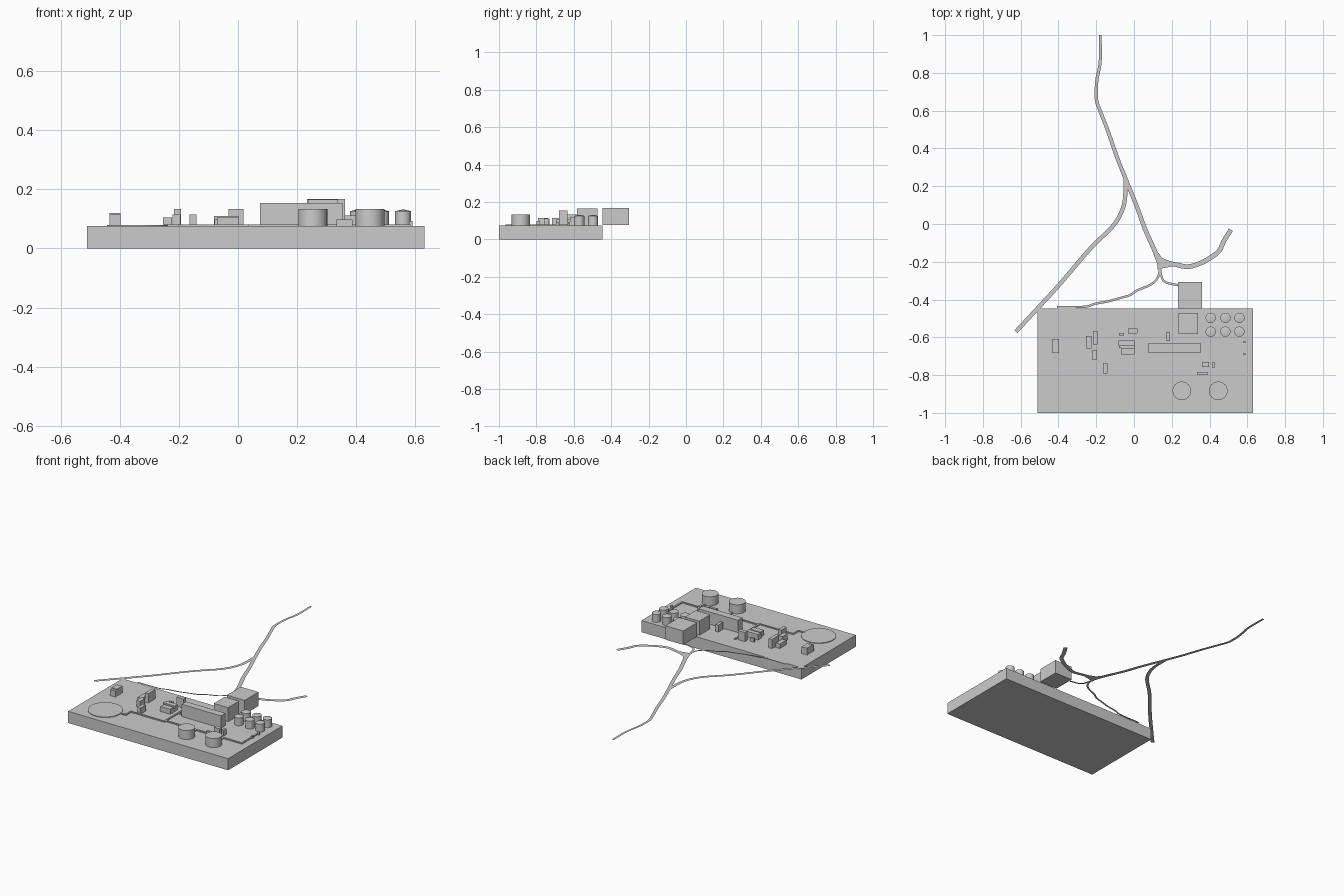
import bpy, bmesh, math
from mathutils import Vector

if "Cube" in bpy.data.objects:
    bpy.data.objects.remove(bpy.data.objects["Cube"])

TOP = 0.075  # surface level of the slab


def finish(name, bm, smooth=False):
    me = bpy.data.meshes.new(name)
    bm.to_mesh(me)
    bm.free()
    ob = bpy.data.objects.new(name, me)
    bpy.context.collection.objects.link(ob)
    if smooth:
        me.shade_smooth()
        me.set_sharp_from_angle(angle=math.radians(35))
    return ob


def box(name, x0, x1, y0, y1, z1, z0=TOP):
    bm = bmesh.new()
    bmesh.ops.create_cube(bm, size=1)
    for v in bm.verts:
        v.co = Vector(((x0 + x1) / 2 + v.co.x * (x1 - x0),
                       (y0 + y1) / 2 + v.co.y * (y1 - y0),
                       (z0 + z1) / 2 + v.co.z * (z1 - z0)))
    return finish(name, bm)


def tank(name, x, y, r, z1, cap=0.0, sides=32):
    # upright cylinder, optionally with a shallow conical roof
    bm = bmesh.new()
    h = z1 - cap - TOP
    res = bmesh.ops.create_cone(bm, cap_ends=True, segments=sides,
                                radius1=r, radius2=r, depth=h)
    if cap:
        roof = max(bm.faces, key=lambda f: f.calc_center_median().z)
        tip = bmesh.ops.poke(bm, faces=[roof])["verts"][0]
        tip.co.z += cap
    bmesh.ops.translate(bm, verts=bm.verts, vec=(x, y, TOP + h / 2))
    return finish(name, bm, True)


def spline(pts, n=5):
    p = [Vector(q) for q in pts]
    p = [p[0] * 2 - p[1]] + p + [p[-1] * 2 - p[-2]]
    out = []
    for i in range(1, len(p) - 2):
        a, b, c, d = p[i - 1:i + 3]
        for k in range(n):
            t = k / n
            out.append(0.5 * (2 * b + (c - a) * t + (2 * a - 5 * b + 4 * c - d) * t * t
                              + (3 * b - a - 3 * c + d) * t ** 3))
    return out + [p[-2]]


def road(name, pts, w0, w1, z=TOP + 0.001):
    # flat ribbon following a smooth path
    path = spline(pts)
    bm = bmesh.new()
    prev = None
    for i, c in enumerate(path):
        d = (path[min(i + 1, len(path) - 1)] - path[max(i - 1, 0)]).normalized()
        w = (w0 + (w1 - w0) * i / (len(path) - 1)) / 2
        pair = [bm.verts.new((c.x - s * d.y * w, c.y + s * d.x * w, z)) for s in (-1, 1)]
        if prev:
            bm.faces.new((prev[0], pair[0], pair[1], prev[1]))
        prev = pair
    return finish(name, bm)


# base slab
box("ground_slab", -0.51, 0.63, -1.0, -0.447, TOP, 0)

# access roads
road("main_road", [(-.179, 1), (-.179, .86), (-.197, .757), (-.199, .66), (-.18, .6),
                   (-.138, .492), (-.09, .354), (-.042, .233), (.016, .09),
                   (.058, -.026), (.11, -.143), (.138, -.22)], .015, .025)
road("west_road", [(-.045, .24), (-.048, .132), (-.069, .058), (-.116, -.016),
                   (-.233, -.132), (-.39, -.315), (-.508, -.444), (-.625, -.57)], .022, .022)
road("east_road", [(.12, -.16), (.15, -.2), (.222, -.215), (.286, -.226), (.35, -.208),
                   (.402, -.18), (.45, -.143), (.476, -.09), (.513, -.03)], .025, .025)
road("lane_to_slab", [(.135, -.21), (.135, -.25), (.122, -.29), (.085, -.323), (.02, -.35),
                      (-.02, -.376), (-.074, -.392), (-.138, -.41), (-.206, -.422),
                      (-.26, -.438), (-.407, -.441)], .012, .012)
road("lane_to_annex", [(.135, -.22), (.145, -.275), (.165, -.307), (.233, -.324)], .012, .012)
bm = bmesh.new()
bm.faces.new([bm.verts.new((x, y, TOP + .001)) for x, y in
              ((.125, -.16), (.125, -.24), (.2, -.225), (.2, -.2), (.15, -.18))])
finish("road_junction", bm)

# round pond pad and raised pipe runs
tank("round_pad", -.341, -.863, .102, .079, sides=48)
runs = [(-.25, -.2, -.856, -.846), (-.21, -.2, -.856, -.793), (-.21, .036, -.803, -.793),
        (.028, .038, -.803, -.545), (.03, .583, -.791, -.78), (.572, .582, -.791, -.62),
        (.03, .08, -.66, -.65), (.249, .259, -.84, -.785), (.442, .452, -.84, -.785)]
for i, r in enumerate(runs):
    box(f"pipe_run_{i + 1}", *r, .081)

# rectangular buildings: x0, x1, y0, y1, top
buildings = [
    ("west_shed", -.434, -.397, -.665, -.61, .119),
    ("west_shed_porch", -.434, -.397, -.682, -.665, .114),
    ("block_low", -.254, -.224, -.658, -.593, .104),
    ("block_tall", -.217, -.193, -.637, -.566, .134),
    ("block_south", -.222, -.195, -.717, -.667, .115),
    ("small_shed", -.164, -.141, -.791, -.737, .114),
    ("center_tower", -.032, .018, -.579, -.553, .134),
    ("center_hut", -.08, -.053, -.59, -.577, .098),
    ("center_hall_north", -.082, .002, -.646, -.616, .11),
    ("center_hall_link", -.08, .002, -.657, -.646, .098),
    ("center_hall_south", -.07, .002, -.692, -.657, .107),
    ("narrow_hut", .17, .19, -.62, -.573, .12),
    ("long_hall", .074, .354, -.679, -.633, .154),
    ("square_hall", .236, .338, -.583, -.472, .166),
    ("south_hut", .333, .388, -.799, -.784, .098),
    ("pump_house", .36, .397, -.757, -.73, .112),
    ("pump_hut", .413, .43, -.76, -.733, .112),
    ("gate_post_north", .579, .59, -.63, -.62, .092),
    ("gate_post_south", .579, .59, -.694, -.683, .092),
]
for n, *b in buildings:
    box(n, *b)
box("annex_hall", .234, .361, -.447, -.306, .167, .078)

# storage tanks
for i, x in enumerate((.253, .446)):
    tank(f"large_tank_{i + 1}", x, -.883, .049, .133)
for j, y in enumerate((-.497, -.57)):
    for i, x in enumerate((.406, .484, .558)):
        tank(f"small_tank_{j * 3 + i + 1}", x, y, .027, .132, cap=.006)
